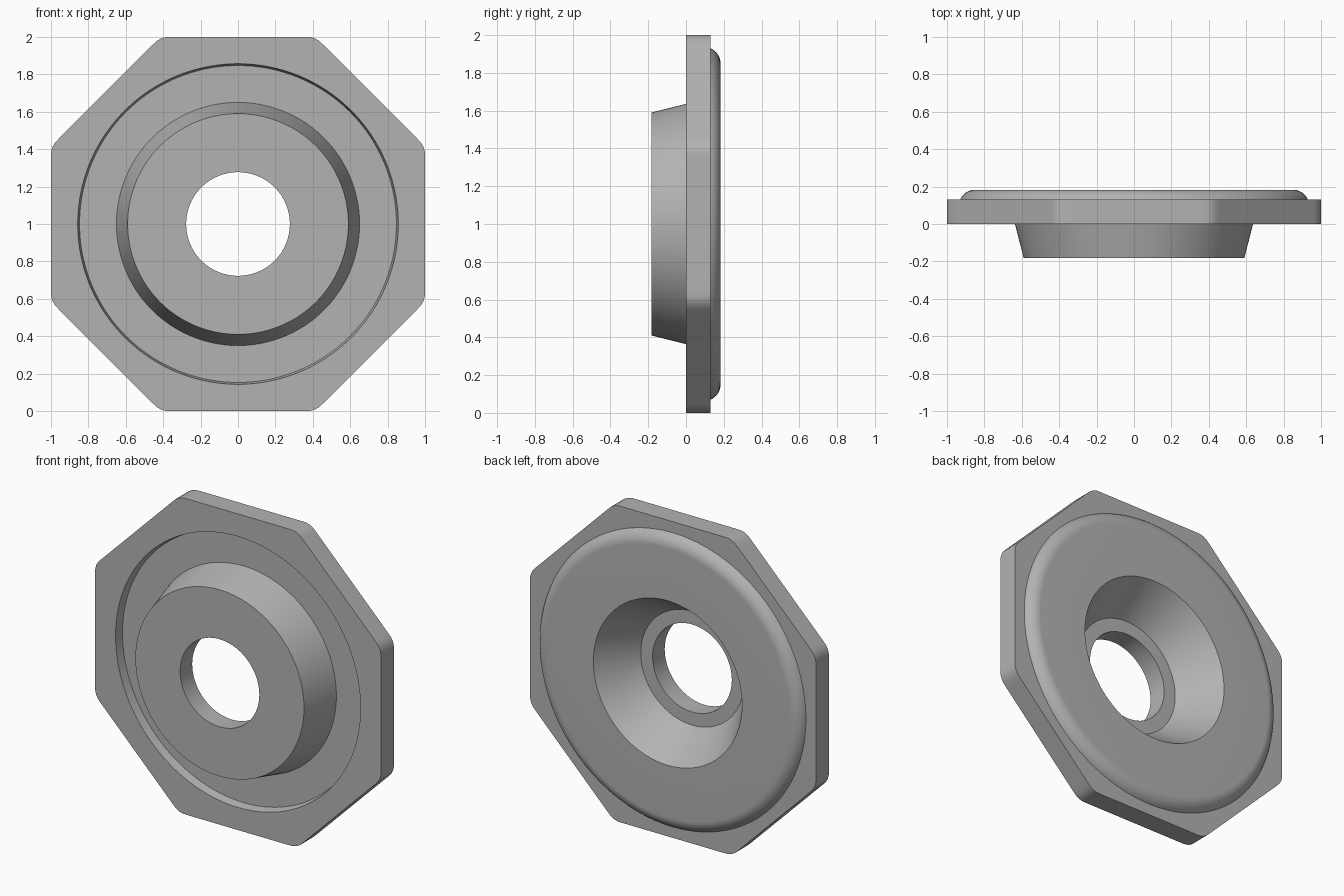
import bpy
import bmesh
from math import cos, sin, tan, atan, pi, radians, sqrt

if "Cube" in bpy.data.objects:
    bpy.data.objects.remove(bpy.data.objects["Cube"], do_unlink=True)

SEGMENTS = 256
CORNER = 0.1                      # rounding of the octagon corners
PLATE_FRONT, PLATE_BACK = 0.0, 0.13
NOSE_FRONT, PAD_BACK = -0.183, 0.183


def octagon_radius(angle):
    """Distance from the axis to a rounded octagon of apothem 1."""
    half = pi / 8
    off_flat = abs((angle + half) % (pi / 4) - half)
    if off_flat < atan(tan(half) * (1 - CORNER)):
        return 1 / cos(off_flat)
    centre = (1 - CORNER) / cos(half)
    t = half - off_flat
    return centre * cos(t) + sqrt(CORNER ** 2 - (centre * sin(t)) ** 2)


def circle(radius):
    return lambda angle: radius


# Rounded rim of the back pad
RIM, RIM_STEPS = 0.087, 10
rim = []
for i in range(RIM_STEPS + 1):
    a = radians(67) * (1 - i / RIM_STEPS)
    rim.append((circle(0.85 + RIM * sin(a)), PAD_BACK - RIM * (1 - cos(a))))
rim[0] = (rim[0][0], PLATE_BACK)

# Closed section, each entry an outline and its depth along y
nose = [(circle(0.277), NOSE_FRONT), (circle(0.59), NOSE_FRONT), (circle(0.65), 0.055)]
front_groove = [(circle(0.847), 0.055), (circle(0.857), PLATE_FRONT)]
plate_edge = [(octagon_radius, PLATE_FRONT), (octagon_radius, PLATE_BACK)]
back_bowl = [(circle(0.52), PAD_BACK), (circle(0.36), -0.062), (circle(0.277), -0.062)]
section = nose + front_groove + plate_edge + rim + back_bowl

# Sweep the section around the y axis
bm = bmesh.new()
rings = []
for outline, y in section:
    ring = []
    for s in range(SEGMENTS):
        a = 2 * pi * s / SEGMENTS
        r = outline(a)
        ring.append(bm.verts.new((r * cos(a), y, 1 + r * sin(a))))
    rings.append(ring)
for k, ring in enumerate(rings):
    following = rings[(k + 1) % len(rings)]
    for s in range(SEGMENTS):
        n = (s + 1) % SEGMENTS
        bm.faces.new((ring[s], ring[n], following[n], following[s]))
bmesh.ops.recalc_face_normals(bm, faces=bm.faces)

mesh = bpy.data.meshes.new("octagonal_flange")
bm.to_mesh(mesh)
bm.free()
flange = bpy.data.objects.new("octagonal_flange", mesh)
bpy.context.collection.objects.link(flange)

# Plain grey finish
grey = bpy.data.materials.new("plain grey")
grey.use_nodes = True
colour = (0.45, 0.45, 0.45, 1)
grey.diffuse_color = colour
grey.node_tree.nodes["Principled BSDF"].inputs["Base Color"].default_value = colour
mesh.materials.append(grey)

bpy.ops.object.select_all(action='DESELECT')
flange.select_set(True)
bpy.context.view_layer.objects.active = flange
bpy.ops.object.shade_smooth_by_angle(angle=radians(30))
